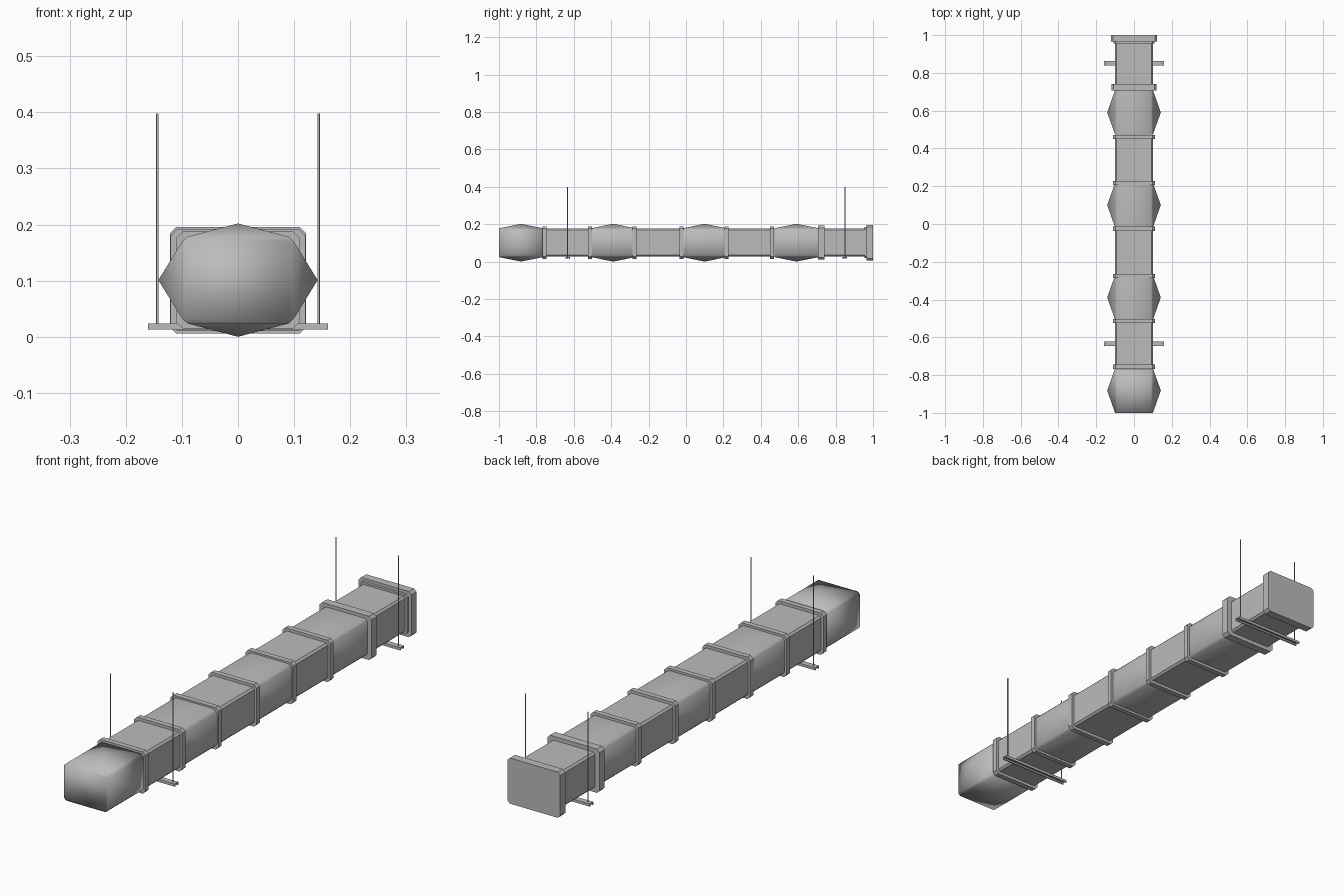
import bpy, bmesh, math

cube = bpy.data.objects.get("Cube")
if cube:
    bpy.data.objects.remove(cube, do_unlink=True)

steel = bpy.data.materials.new("galvanised_grey")
steel.use_nodes = True
GREY = (0.5, 0.5, 0.5, 1)
steel.diffuse_color = GREY
steel.node_tree.nodes["Principled BSDF"].inputs["Base Color"].default_value = GREY

MID_Z = 0.105


def finish(name, bm, smooth_angle=None):
    bmesh.ops.recalc_face_normals(bm, faces=bm.faces)
    mesh = bpy.data.meshes.new(name)
    bm.to_mesh(mesh)
    bm.free()
    mesh.materials.append(steel)
    obj = bpy.data.objects.new(name, mesh)
    bpy.context.collection.objects.link(obj)
    if smooth_angle:
        bpy.ops.object.select_all(action="DESELECT")
        obj.select_set(True)
        bpy.context.view_layer.objects.active = obj
        bpy.ops.object.shade_smooth_by_angle(angle=math.radians(smooth_angle))
    return obj


def outline(hx, hz, cut):
    """Rectangle in x and z with chamfered corners, in order round the duct."""
    return [(hx, -hz + cut), (hx, hz - cut), (hx - cut, hz), (-hx + cut, hz),
            (-hx, hz - cut), (-hx, -hz + cut), (-hx + cut, -hz), (hx - cut, -hz)]


def ring(bm, y, hx, hz, cut):
    return [bm.verts.new((x, y, MID_Z + z)) for x, z in outline(hx, hz, cut)]


def prism(name, y0, y1, hx, hz, cut):
    bm = bmesh.new()
    a, b = ring(bm, y0, hx, hz, cut), ring(bm, y1, hx, hz, cut)
    for i in range(8):
        j = (i + 1) % 8
        bm.faces.new((a[i], a[j], b[j], b[i]))
    bm.faces.new(a)
    bm.faces.new(b)
    return finish(name, bm)


def bulged_duct(name, y0, y1, smooth_angle):
    """Duct whose four panels are pushed out to a shallow point."""
    bm = bmesh.new()
    a, b = ring(bm, y0, 0.1, 0.077, 0.009), ring(bm, y1, 0.1, 0.077, 0.009)
    tips = {0: (0.142, 0), 2: (0, 0.101), 4: (-0.142, 0), 6: (0, -0.101)}
    for i in range(8):
        j = (i + 1) % 8
        quad = (a[i], a[j], b[j], b[i])
        if i in tips:
            x, z = tips[i]
            tip = bm.verts.new((x, (y0 + y1) / 2, MID_Z + z))
            for k in range(4):
                bm.faces.new((quad[k], quad[(k + 1) % 4], tip))
        else:
            bm.faces.new(quad)
    bm.faces.new(a)
    bm.faces.new(b)
    return finish(name, bm, smooth_angle)


def box(name, x0, x1, y0, y1, z0, z1):
    bm = bmesh.new()
    bmesh.ops.create_cube(bm, size=1)
    for v in bm.verts:
        v.co = ((x0 + x1) / 2 + v.co.x * (x1 - x0),
                (y0 + y1) / 2 + v.co.y * (y1 - y0),
                (z0 + z1) / 2 + v.co.z * (z1 - z0))
    return finish(name, bm)


# Bulged duct sections; the first has a softly shaded closed end
for n, y in enumerate((-1.0, -0.507, -0.018, 0.473)):
    bulged_duct(f"bulged_duct_{n + 1}", y, y + 0.236, 180 if n == 0 else 40)

# Straight duct sections between them
for n, (y0, y1) in enumerate(((-0.76, -0.51), (-0.275, -0.022),
                              (0.215, 0.468), (0.715, 0.97))):
    prism(f"straight_duct_{n + 1}", y0, y1, 0.1, 0.075, 0.008)

# Joint flanges
for n, y in enumerate((-0.756, -0.514, -0.275, -0.025, 0.217, 0.46)):
    prism(f"joint_flange_{n + 1}", y - 0.011, y + 0.011, 0.11, 0.087, 0.012)
prism("large_flange", 0.706, 0.74, 0.12, 0.091, 0.012)

# Closed end with its collar
prism("end_collar", 0.955, 0.972, 0.108, 0.083, 0.01)
prism("end_plate", 0.966, 1.0, 0.121, 0.095, 0.011)

# Hangers: a downward-open channel carried by two thin rods
for n, y in enumerate((-0.633, 0.85)):
    tag = "front" if n == 0 else "rear"
    box(f"{tag}_channel_web", -0.16, 0.16, y - 0.012, y + 0.012, 0.024, 0.028)
    for side, s in (("front", -1), ("rear", 1)):
        ys = sorted((y + s * 0.007, y + s * 0.012))
        box(f"{tag}_channel_{side}_lip", -0.16, 0.16, *ys, 0.017, 0.024)
    for side, s in (("left", 1), ("right", -1)):
        bm = bmesh.new()
        bmesh.ops.create_cone(bm, cap_ends=True, segments=8, radius1=0.0022,
                              radius2=0.0022, depth=0.382)
        bmesh.ops.translate(bm, verts=bm.verts, vec=(s * 0.1435, y, 0.211))
        finish(f"{tag}_{side}_rod", bm, 50)

# Stand the whole run on the ground
for obj in bpy.context.collection.objects:
    if steel.name in obj.data.materials if obj.type == "MESH" else False:
        obj.location.z -= 0.004
